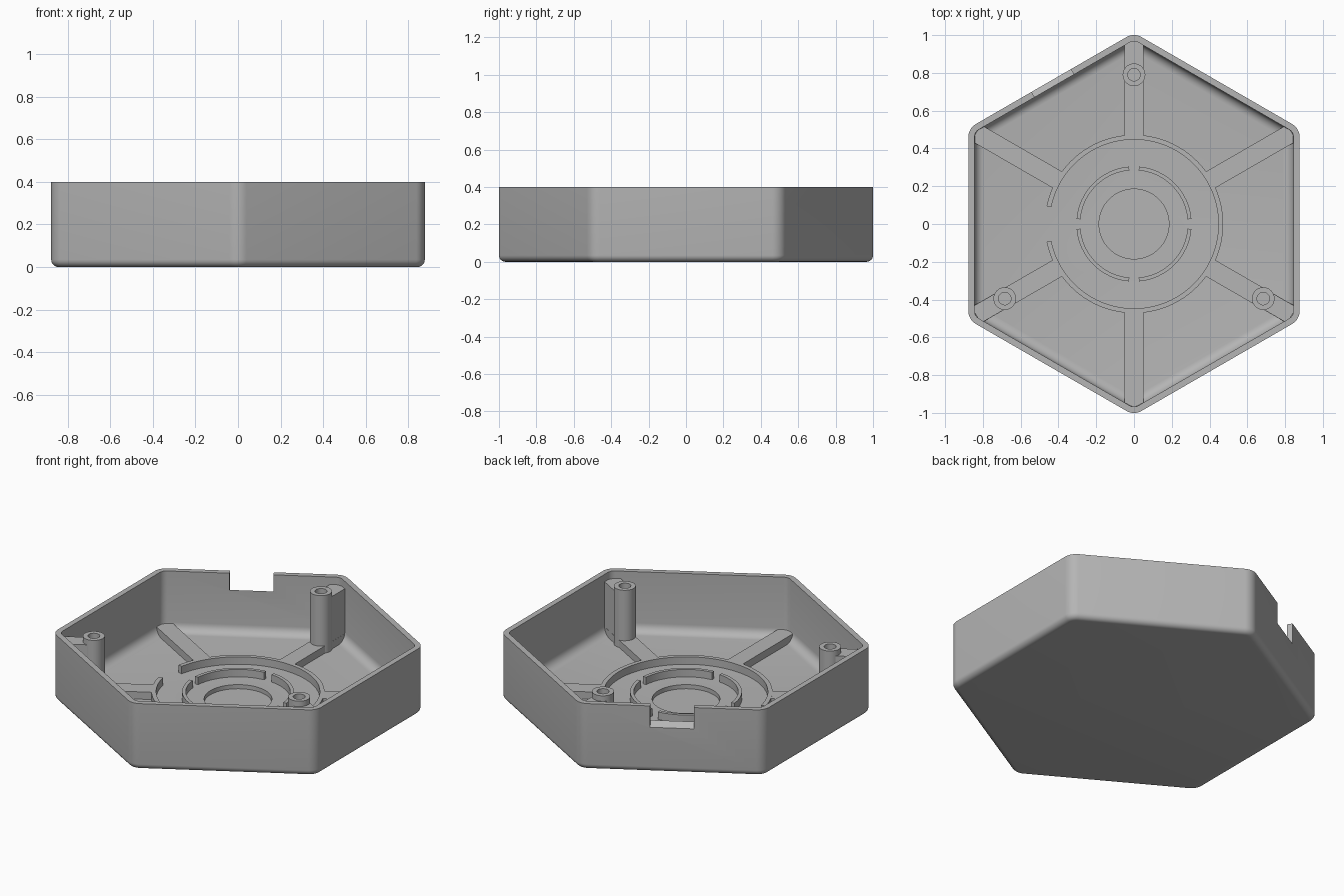
import bpy, bmesh
from math import sin, cos, pi, radians
from mathutils import Matrix, Vector

cube = bpy.data.objects.get("Cube")
if cube:
    bpy.data.objects.remove(cube, do_unlink=True)

GREY = (0.46, 0.46, 0.46, 1)
grey = bpy.data.materials.new("plain grey")
grey.use_nodes = True
grey.diffuse_color = GREY
grey.node_tree.nodes["Principled BSDF"].inputs["Base Color"].default_value = GREY

FLOOR, SINK, RIM, RIB_TOP = 0.04, 0.03, 0.4, 0.085


def finish(bm, name, angle=0):
    """Turn a bmesh into a named object, rotated about z."""
    bmesh.ops.recalc_face_normals(bm, faces=bm.faces)
    bm.transform(Matrix.Rotation(radians(angle), 4, "Z"))
    mesh = bpy.data.meshes.new(name)
    bm.to_mesh(mesh)
    bm.free()
    mesh.materials.append(grey)
    obj = bpy.data.objects.new(name, mesh)
    bpy.context.collection.objects.link(obj)
    return obj


def smooth(obj):
    bpy.ops.object.select_all(action="DESELECT")
    obj.select_set(True)
    bpy.context.view_layer.objects.active = obj
    bpy.ops.object.shade_smooth_by_angle(angle=radians(30))


def loft(loops, name, angle=0, closed=False):
    """Skin matching loops; cap both ends or join the last to the first."""
    bm = bmesh.new()
    rings = [[bm.verts.new(p) for p in loop] for loop in loops]
    pairs = list(zip(rings, rings[1:]))
    if closed:
        pairs.append((rings[-1], rings[0]))
    else:
        bm.faces.new(rings[0])
        bm.faces.new(rings[-1])
    for a, b in pairs:
        for i in range(len(a)):
            j = (i + 1) % len(a)
            bm.faces.new((a[i], a[j], b[j], b[i]))
    return finish(bm, name, angle)


def hexagon(apothem, radius, z, steps=8):
    """Rounded hexagon with points towards +y and -y."""
    points = []
    reach = (apothem - radius) / cos(pi / 6)
    for k in range(6):
        mid = pi / 6 + k * pi / 3
        for s in range(steps + 1):
            a = mid + (s / steps - 0.5) * pi / 3
            points.append((reach * cos(mid) + radius * cos(a),
                           reach * sin(mid) + radius * sin(a), z))
    return points


def circle(radius, z, x=0, n=64):
    return [(x + radius * cos(2 * pi * i / n), radius * sin(2 * pi * i / n), z)
            for i in range(n)]


def block(name, x0, x1, half, z0, z1, angle):
    loops = [[(x, -half, z0), (x, half, z0), (x, half, z1), (x, -half, z1)]
             for x in (x0, x1)]
    return loft(loops, name, angle)


def arc_wall(name, r0, r1, start, end):
    """Low upright wall following part of a circle."""
    loops = []
    n = int((end - start) / 4)
    for i in range(n + 1):
        a = radians(start + (end - start) * i / n)
        loops.append([(r * cos(a), r * sin(a), z) for r, z in
                      ((r0, SINK), (r1, SINK), (r1, RIB_TOP), (r0, RIB_TOP))])
    smooth(loft(loops, name))


def cut(obj, cutter):
    mod = obj.modifiers.new("cut", "BOOLEAN")
    mod.operation = "DIFFERENCE"
    mod.solver = "EXACT"
    mod.object = cutter
    bpy.context.view_layer.objects.active = obj
    bpy.ops.object.modifier_apply(modifier=mod.name)
    bpy.data.objects.remove(cutter, do_unlink=True)


# Hexagonal tray: rounded bottom edge, rim, inner wall and floor fillet
quarter = [i * pi / 12 for i in range(7)]
OUT, IN, EDGE, FILLET = 0.877, 0.844, 0.035, 0.052
sections = []
for a in quarter:
    inset = EDGE * (1 - sin(a))
    sections.append(hexagon(OUT - inset, 0.08 - inset, EDGE * (1 - cos(a))))
sections.append(hexagon(OUT, 0.08, RIM))
sections.append(hexagon(IN, 0.047, RIM))
for a in quarter:
    inset = FILLET * (1 - cos(a))
    sections.append(hexagon(IN - inset, max(0.047 - inset, 0.004),
                            FLOOR + FILLET * (1 - sin(a))))
tray = loft(sections, "tray")

# Round recess in the floor and sloped cable notch in the back right wall
cut(tray, loft([circle(0.185, 0.015), circle(0.185, 0.1)], "recess_cutter"))
notch = [[(0.82, v, 0.32), (0.9, v, 0.252), (0.9, v, 0.5), (0.82, v, 0.5)]
         for v in (-0.12, 0.12)]
cut(tray, loft(notch, "notch_cutter", 120))
smooth(tray)

# Outer ring with one gap, inner ring in four parts
arc_wall("outer_ring", 0.447, 0.472, -168.5, 168.5)
for k in range(4):
    arc_wall(f"inner_ring_{k + 1}", 0.285, 0.305, 90 * k + 5, 90 * k + 85)

# Radial ribs running into the corners
for k in range(6):
    block(f"rib_{k + 1}", 0.46, 0.965, 0.05, SINK, RIB_TOP - 0.001, 30 + 60 * k)

# Hollow screw posts, each tied to its corner by a web
for name, angle in (("back", 90), ("right", 210), ("left", 330)):
    post = loft([circle(r, z, 0.79, 32) for r, z in
                 ((0.06, SINK), (0.06, 0.388), (0.033, 0.388), (0.033, 0.1))],
                f"{name}_post", angle)
    smooth(post)
    block(f"{name}_post_web", 0.8235, 0.965, 0.049, SINK, 0.355, angle)
